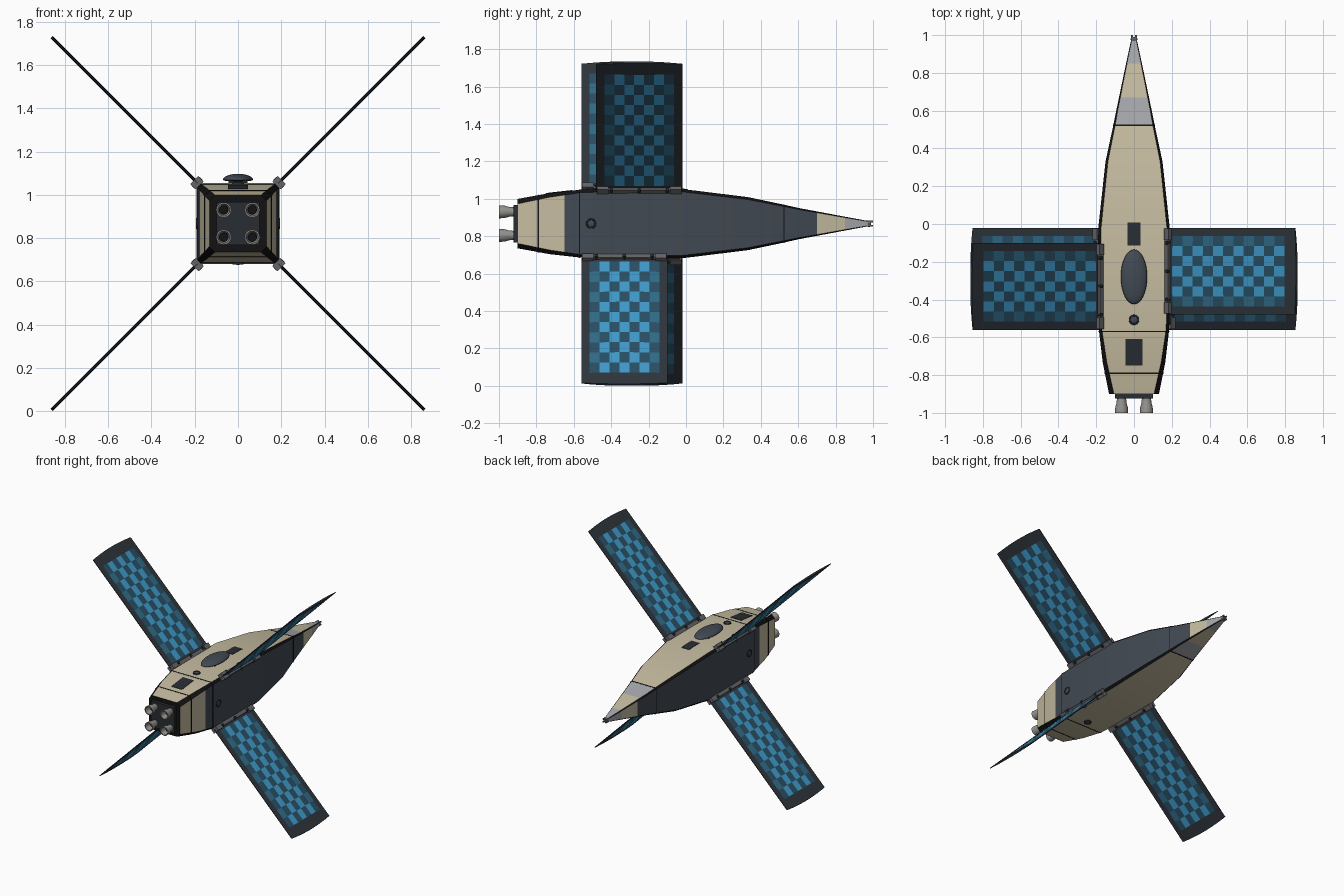
import bpy, bmesh
from math import radians, pi
from mathutils import Matrix, Vector

if "Cube" in bpy.data.objects:
    bpy.data.objects.remove(bpy.data.objects["Cube"])

Z0 = 0.867  # height of the hull axis


def mat(name, r, g, b):
    m = bpy.data.materials.new(name)
    m.diffuse_color = (r, g, b, 1)
    m.use_nodes = True
    m.node_tree.nodes["Principled BSDF"].inputs["Base Color"].default_value = m.diffuse_color
    return m


CREAM = mat("cream", .56, .50, .35)
SLATE = mat("slate", .055, .068, .085)
GREY = mat("light_grey", .38, .39, .41)
BLACK = mat("black", .006, .006, .007)
DARK = mat("dark_grey", .022, .026, .032)
METAL = mat("metal", .13, .13, .14)
STEEL = mat("nozzle_steel", .30, .29, .27)
FRAME = mat("panel_frame", .028, .036, .045)
CELL_L = mat("cell_light", .05, .33, .60)
CELL_M = mat("cell_mid", .03, .15, .25)
CELL_D = mat("cell_dark", .022, .08, .13)


def finish(name, bm, mats, angle=30):
    bmesh.ops.recalc_face_normals(bm, faces=bm.faces)
    me = bpy.data.meshes.new(name)
    bm.to_mesh(me)
    bm.free()
    for m in mats:
        me.materials.append(m)
    ob = bpy.data.objects.new(name, me)
    bpy.context.collection.objects.link(ob)
    bpy.context.view_layer.objects.active = ob
    ob.select_set(True)
    bpy.ops.object.shade_smooth_by_angle(angle=radians(angle))
    ob.select_set(False)
    return ob


def box(name, loc, size, m, M=Matrix()):
    bm = bmesh.new()
    bmesh.ops.create_cube(bm, size=1, matrix=M @ Matrix.Translation(loc) @ Matrix.Diagonal((*size, 1)))
    return finish(name, bm, [m])


def turned(name, profile, M, m, n=24):
    """Surface of revolution about local z from (radius, z) points."""
    bm = bmesh.new()
    vs = [bm.verts.new((r, 0, z)) for r, z in profile]
    es = [bm.edges.new(p) for p in zip(vs, vs[1:])]
    bmesh.ops.spin(bm, geom=vs + es, axis=(0, 0, 1), cent=(0, 0, 0), angle=2 * pi, steps=n)
    bmesh.ops.remove_doubles(bm, verts=bm.verts, dist=1e-5)
    bm.transform(M)
    return finish(name, bm, [m])


# Hull outline: y, half width, half height, corner chamfer
OUTLINE = [(-.90, .132, .132, .026), (-.73, .166, .163, .022), (-.56, .186, .182, .016),
           (-.30, .191, .188, .015), (-.02, .189, .185, .015), (.33, .151, .142, .013),
           (.52, .110, .102, .010), (.60, .094, .084, .008), (.85, .042, .037, .005), (.975, .015, .014, .003)]


def hull_at(y):
    for a, b in zip(OUTLINE, OUTLINE[1:]):
        if y <= b[0]:
            t = (y - a[0]) / (b[0] - a[0])
            return [a[i] + (b[i] - a[i]) * t for i in (1, 2, 3)]
    return OUTLINE[-1][1:]


def loft(name, ys, pick, mats, grow=0):
    bm = bmesh.new()
    rings = []
    for y in ys:
        w, h, c = hull_at(y)
        w, h = w + grow, h + grow
        pts = [(w, h - c), (w - c, h), (c - w, h), (-w, h - c), (-w, c - h), (c - w, -h), (w - c, -h), (w, c - h)]
        rings.append([bm.verts.new((x, y, Z0 + z)) for x, z in pts])
    for i, (a, b) in enumerate(zip(rings, rings[1:])):
        mid = (ys[i] + ys[i + 1]) / 2
        for k in range(8):
            f = bm.faces.new((a[k], a[(k + 1) % 8], b[(k + 1) % 8], b[k]))
            f.material_index = pick(k, mid)
    for r in (rings[0], rings[-1]):
        bm.faces.new(r).material_index = 3
    return finish(name, bm, mats)


def hull_colour(k, y):
    if k % 2 == 0:
        return 3                                   # black corner chamfers
    if y > .85:
        return 2
    if k in (1, 5):                                # top and bottom
        return 2 if .52 < y < .67 else 0
    return 1 if -.65 < y < .70 else 0              # sides


stations = sorted([o[0] for o in OUTLINE] + [-.65, .67, .70])
loft("hull", stations, hull_colour, [CREAM, SLATE, GREY, BLACK])
for i, y in enumerate((-.79, -.57, .523)):
    loft(f"hull_seam_{i}", [y - .003, y + .003], lambda k, y: 0, [BLACK] * 4, .002)

# Nose probe
yaxis = Matrix.Rotation(-pi / 2, 4, 'X')           # local z -> +y
turned("nose_probe", [(0, 0), (.016, 0), (.018, .012), (.014, .022), (0, .022)],
       Matrix.Translation((0, .968, Z0)) @ yaxis, METAL, 16)
for sx in (-1, 1):
    for sz in (-1, 1):
        box("nose_prong", (sx * .011, .985, Z0 + sz * .011), (.009, .03, .009), METAL)

# Engine plate and four nozzles
box("engine_plate", (0, -.908, Z0), (.20, .03, .20), DARK)
back = Matrix.Rotation(pi / 2, 4, 'X')             # local z -> -y
for sx in (-1, 1):
    for sz in (-1, 1):
        M = Matrix.Translation((sx * .066, -.915, Z0 + sz * .063)) @ back
        turned("nozzle", [(0, 0), (.024, 0), (.026, .03), (.033, .055), (.035, .085), (.028, .085), (.02, .03)], M, STEEL)
        turned("nozzle_throat", [(.027, .07), (.02, .032), (0, .032)], M, BLACK)

# Dorsal dish on a short stem
top = Z0 + .188
box("dish_stem", (0, -.28, top + .006), (.09, .14, .018), DARK)
bm = bmesh.new()
bmesh.ops.create_uvsphere(bm, u_segments=32, v_segments=16, radius=1)
for v in bm.verts:
    v.co.z *= .028 if v.co.z > 0 else .008
bm.transform(Matrix.Translation((0, -.28, top + .014)) @ Matrix.Diagonal((.07, .145, 1, 1)))
finish("dorsal_dish", bm, [SLATE], 60)

# Dark hatches lying on the top skin
for name, y0, y1, hw in (("front_hatch", -.115, .008, .034), ("rear_hatch", -.75, -.61, .046)):
    bm = bmesh.new()
    n = 6
    rows = []
    for i in range(n + 1):
        y = y0 + (y1 - y0) * i / n
        z = Z0 + hull_at(y)[1] + .003
        rows.append([bm.verts.new(p) for p in ((-hw, y, z - .01), (-hw, y, z), (hw, y, z), (hw, y, z - .01))])
    for a, b in zip(rows, rows[1:]):
        for k in range(3):
            bm.faces.new((a[k], a[k + 1], b[k + 1], b[k]))
    bm.faces.new(rows[0])
    bm.faces.new(rows[-1])
    finish(name, bm, [DARK])

# Round ports on all four sides
for k in range(4):
    d = .1865 if k % 2 else .183
    M = Matrix.Translation((0, -.507, Z0)) @ Matrix.Rotation(k * pi / 2, 4, 'Y') @ Matrix.Translation((0, 0, d + .002))
    turned("port_ring", [(.018, .001), (.020, .005), (.026, .005), (.028, -.004)], M, DARK)
    turned("port_lens", [(.019, .002), (.012, .005), (0, .006)], M, SLATE)

# Solar wings: thin lens section, checkered cells on both faces
HW = .23
V = [-HW] + [-.187 + .374 * i / 7 for i in range(8)] + [HW]
S = [.262, .292] + [.292 + .84 * i / 11 for i in range(1, 12)] + [1.206]


def wing(name, M):
    bm = bmesh.new()
    g = {}
    for side in (1, -1):
        for i, s in enumerate(S):
            for j, v in enumerate(V):
                q = 1 - (v / HW) ** 2
                bow = .013 * q if i == len(S) - 1 else 0
                g[side, i, j] = bm.verts.new((s + bow, v, side * (.0025 + .0045 * q)))
    ni, nj = len(S) - 1, len(V) - 1
    for side in (1, -1):
        for i in range(ni):
            for j in range(nj):
                f = bm.faces.new([g[side, a, b] for a, b in ((i, j), (i + 1, j), (i + 1, j + 1), (i, j + 1))])
                if 0 < i < ni - 1 or i == 1:
                    if 0 < j < nj - 1 or j == nj - 1:
                        if j < nj - 0 and 1 <= j <= 7:
                            light = 2 if j in (1, 7) else 1
                            f.material_index = light if (i + j) % 2 else 3
    rim = ([(i, 0) for i in range(ni)] + [(ni, j) for j in range(nj)]
           + [(i, nj) for i in range(ni, 0, -1)] + [(0, j) for j in range(nj, 0, -1)])
    for a, b in zip(rim, rim[1:] + rim[:1]):
        bm.faces.new((g[(1, *a)], g[(1, *b)], g[(-1, *b)], g[(-1, *a)]))
    bm.transform(M)
    finish(name, bm, [FRAME, CELL_L, CELL_M, CELL_D])


for label, ang, yc in (("upper_right", 45, -.25), ("upper_left", 135, -.33),
                       ("lower_left", 225, -.25), ("lower_right", 315, -.33)):
    M = Matrix.Translation((0, yc, Z0)) @ Matrix.Rotation(-radians(ang), 4, 'Y')
    wing(label + "_solar_wing", M)
    # Hinge rail, end clamps and pivot knobs
    box(label + "_hinge_rail", (.262, 0, 0), (.026, .44, .040), METAL, M)
    for e in (-1, 1):
        box(label + "_hinge_clamp", (.268, e * .195, 0), (.034, .06, .052), METAL, M)
    for v in (-.15, 0, .15):
        turned(label + "_hinge_knob", [(0, -.028), (.010, -.028), (.010, .028), (0, .028)],
               M @ Matrix.Translation((.268, v, 0)), DARK, 12)
